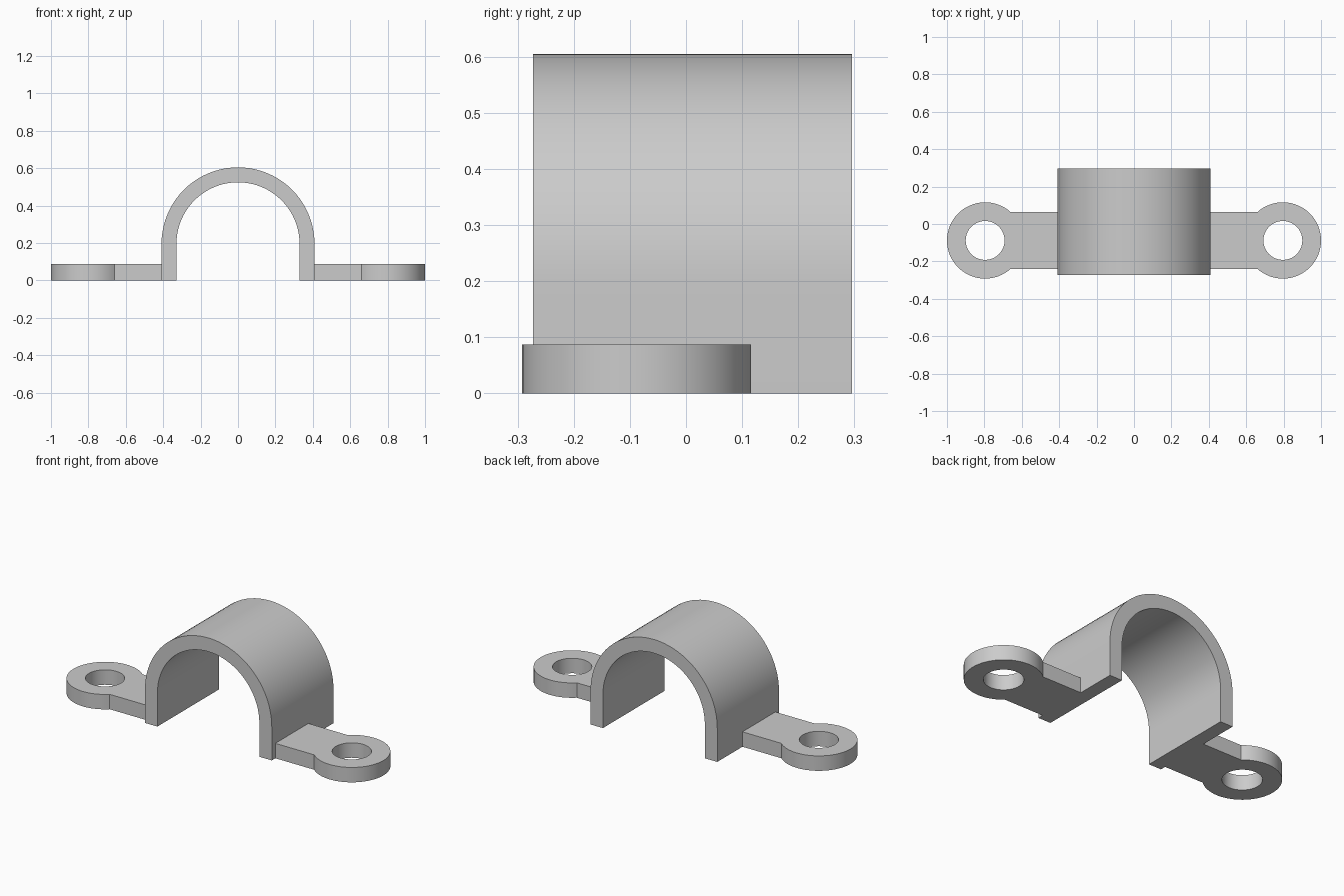
import bpy, bmesh
from math import sin, cos, pi, asin, radians
from mathutils import Vector

cube = bpy.data.objects.get("Cube")
if cube:
    bpy.data.objects.remove(cube, do_unlink=True)

grey = bpy.data.materials.new("plain grey")
grey.use_nodes = True
colour = (0.6, 0.6, 0.6, 1)
grey.diffuse_color = colour
grey.node_tree.nodes["Principled BSDF"].inputs["Base Color"].default_value = colour


def arc(cx, cy, r, start, end, n):
    return [(cx + r * cos(start + (end - start) * i / n),
             cy + r * sin(start + (end - start) * i / n)) for i in range(n + 1)]


def extrude_outline(name, loops, place, depth):
    """Fill closed 2D loops (outer edge, then holes) and extrude along depth."""
    bm = bmesh.new()
    edges = []
    for loop in loops:
        verts = [bm.verts.new(place(a, b)) for a, b in loop]
        edges += [bm.edges.new((v, verts[i - 1])) for i, v in enumerate(verts)]
    bmesh.ops.triangle_fill(bm, edges=edges, use_beauty=True)
    top = bmesh.ops.extrude_face_region(bm, geom=bm.faces[:], use_keep_orig=True)
    bmesh.ops.translate(bm, vec=Vector(depth),
                        verts=[g for g in top["geom"] if isinstance(g, bmesh.types.BMVert)])
    bmesh.ops.recalc_face_normals(bm, faces=bm.faces[:])
    bmesh.ops.dissolve_limit(bm, angle_limit=radians(0.5),
                             verts=bm.verts[:], edges=bm.edges[:])
    mesh = bpy.data.meshes.new(name)
    bm.to_mesh(mesh)
    bm.free()
    mesh.materials.append(grey)
    obj = bpy.data.objects.new(name, mesh)
    bpy.context.collection.objects.link(obj)
    bpy.ops.object.select_all(action="DESELECT")
    obj.select_set(True)
    bpy.context.view_layer.objects.active = obj
    bpy.ops.object.shade_smooth_by_angle(angle=radians(30))
    return obj


# Arched saddle: half ring on straight legs
OUTER, INNER, SPRING = 0.409, 0.329, 0.196
saddle = ([(OUTER, 0)] + arc(0, SPRING, OUTER, 0, pi, 40) + [(-OUTER, 0), (-INNER, 0)]
          + arc(0, SPRING, INNER, pi, 0, 40) + [(INNER, 0)])
extrude_outline("saddle_arch", [saddle], lambda x, z: (x, -0.273, z), (0, 0.569, 0))

# Mounting tabs: straight neck running into a round eyelet with a screw hole
EYE_X, EYE_Y, EYE_R, HOLE_R, NECK = 0.796, -0.088, 0.204, 0.104, 0.152
meet = pi - asin(NECK / EYE_R)
tab = ([(OUTER - 0.01, EYE_Y - NECK)] + arc(EYE_X, EYE_Y, EYE_R, -meet, meet, 48)
       + [(OUTER - 0.01, EYE_Y + NECK)])
hole = arc(EYE_X, EYE_Y, HOLE_R, 0, 2 * pi, 40)[:-1]
for side, label in ((1, "left"), (-1, "right")):
    extrude_outline(label + "_mounting_tab", [tab, hole],
                    lambda x, y: (side * x, y, 0), (0, 0, 0.087))
